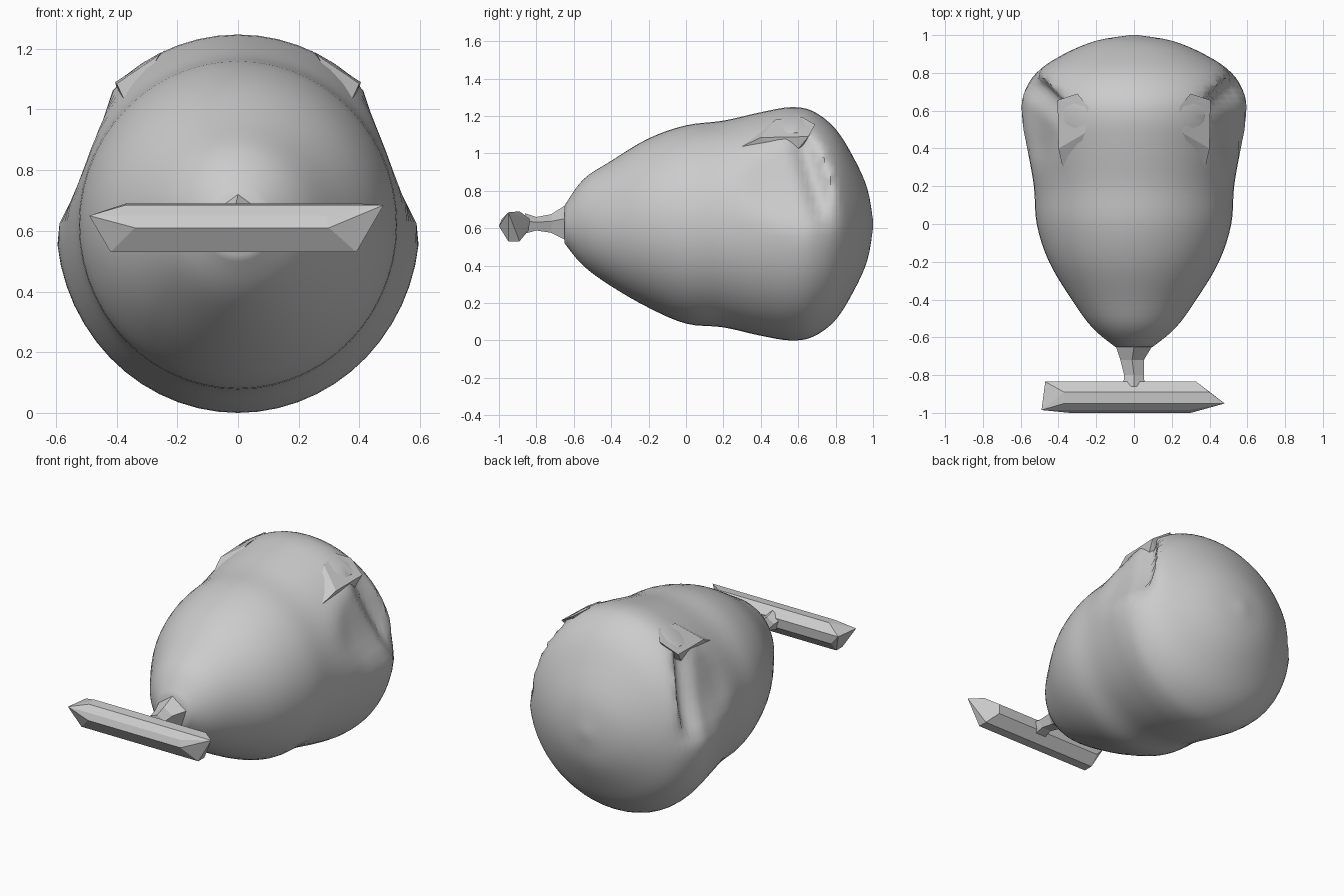
import bpy, bmesh, math
from mathutils import Vector

cube = bpy.data.objects.get("Cube")
if cube:
    bpy.data.objects.remove(cube, do_unlink=True)

grey = bpy.data.materials.new("plain_grey")
grey.use_nodes = True
grey.diffuse_color = (0.6, 0.6, 0.6, 1)
grey.node_tree.nodes["Principled BSDF"].inputs["Base Color"].default_value = (0.6, 0.6, 0.6, 1)


def finish(name, bm, smooth=None):
    bmesh.ops.recalc_face_normals(bm, faces=bm.faces)
    mesh = bpy.data.meshes.new(name)
    bm.to_mesh(mesh)
    bm.free()
    mesh.materials.append(grey)
    obj = bpy.data.objects.new(name, mesh)
    bpy.context.collection.objects.link(obj)
    if smooth:
        bpy.ops.object.select_all(action='DESELECT')
        obj.select_set(True)
        bpy.context.view_layer.objects.active = obj
        bpy.ops.object.shade_smooth_by_angle(angle=math.radians(smooth))
    return obj


def loft(rings):
    bm = bmesh.new()
    loops = [[bm.verts.new(p) for p in ring] for ring in rings]
    n = len(loops[0])
    for a, b in zip(loops, loops[1:]):
        for i in range(n):
            j = (i + 1) % n
            bm.faces.new((a[i], a[j], b[j], b[i]))
    bm.faces.new(loops[0])
    bm.faces.new(loops[-1])
    return bm


def hull(name, points):
    bm = bmesh.new()
    for p in points:
        bm.verts.new(p)
    result = bmesh.ops.convex_hull(bm, input=bm.verts)
    spare = [v for v in result["geom_interior"] if isinstance(v, bmesh.types.BMVert)]
    bmesh.ops.delete(bm, geom=spare, context='VERTS')
    return finish(name, bm)


def smooth_rows(rows, steps):
    # Catmull-Rom interpolation between profile rows
    rows = [Vector(r) for r in rows]
    out = []
    for i in range(len(rows) - 1):
        a, b, c, d = rows[max(i - 1, 0)], rows[i], rows[i + 1], rows[min(i + 2, len(rows) - 1)]
        for s in range(steps):
            t = s / steps
            out.append(0.5 * (2 * b + (c - a) * t + (2 * a - 5 * b + 4 * c - d) * t**2
                              + (3 * b - a - 3 * c + d) * t**3))
    return out + [rows[-1]]


# Pear-shaped body: y, half width, top z, bottom z
profile = [
    (-0.65, 0.10, 0.72, 0.52), (-0.55, 0.22, 0.86, 0.40), (-0.40, 0.33, 0.96, 0.29),
    (-0.20, 0.45, 1.08, 0.175), (0.0, 0.515, 1.15, 0.09), (0.2, 0.53, 1.175, 0.07),
    (0.4, 0.565, 1.22, 0.025), (0.56, 0.595, 1.247, 0.0), (0.68, 0.59, 1.225, 0.02),
    (0.80, 0.52, 1.13, 0.11), (0.90, 0.37, 0.97, 0.27), (0.97, 0.2, 0.81, 0.43),
    (1.0, 0.02, 0.64, 0.60)]


def shape_flank(x, y, z):
    # Flatten the upper rear flanks and press in a slanting groove
    side = math.copysign(1, x)
    w = abs(x)
    if y > 0.2 and 0.6 < z < 1.1:
        limit = 0.5 - (z - 0.8) / 3 if z > 0.8 else 0.6 - (z - 0.6) / 2
        blend = min(1, (y - 0.2) / 0.2)
        w += (min(w, limit) - w) * blend
        centre = 0.62 + (1.07 - z) * 0.3
        depth = max(0, 1 - abs(y - centre) / 0.09)
        depth *= min(1, (z - 0.6) / 0.1, (1.1 - z) / 0.04)
        w -= 0.06 * depth
    return (side * w, y, z)


rings = []
for y, w, top, low in smooth_rows(profile, 4):
    mid, h = (top + low) / 2, (top - low) / 2
    rings.append([shape_flank(w * math.cos(k * math.tau / 56), y,
                              mid + h * math.sin(k * math.tau / 56)) for k in range(56)])
finish("body", loft(rings), 40)

# Faceted brow over each groove
for name, s in (("left_brow", 1), ("right_brow", -1)):
    hull(name, [(s * 0.40, 0.40, 1.085), (s * 0.405, 0.655, 1.09), (s * 0.30, 0.69, 1.155),
                (s * 0.24, 0.62, 1.195), (s * 0.26, 0.48, 1.18), (s * 0.36, 0.22, 1.0),
                (s * 0.38, 0.58, 1.0), (s * 0.33, 0.6, 1.0)])

# Angular neck joining the body to the bar: y, half width, half height, centre x
neck = []
for y, w, h, cx in ((-0.62, 0.11, 0.11, 0), (-0.65, 0.10, 0.10, 0), (-0.72, 0.065, 0.055, -0.01),
                    (-0.80, 0.055, 0.04, 0), (-0.86, 0.06, 0.06, 0)):
    neck.append([(cx + w * math.sin(k * math.tau / 5), y, 0.62 + h * math.cos(k * math.tau / 5))
                 for k in range(5)])
finish("neck", loft(neck))

# Cross bar with slanted ends: y, z, left end, right end
bar = [(-1.0, 0.61, -0.34, 0.30), (-0.95, 0.685, -0.37, 0.48), (-0.89, 0.69, -0.37, 0.40),
       (-0.835, 0.65, -0.47, 0.33), (-0.84, 0.59, -0.42, 0.33), (-0.89, 0.53, -0.42, 0.39),
       (-0.95, 0.53, -0.42, 0.39), (-0.985, 0.65, -0.49, 0.29)]
hull("cross_bar", [(x, y, z) for y, z, a, b in bar for x in (a, b)])
